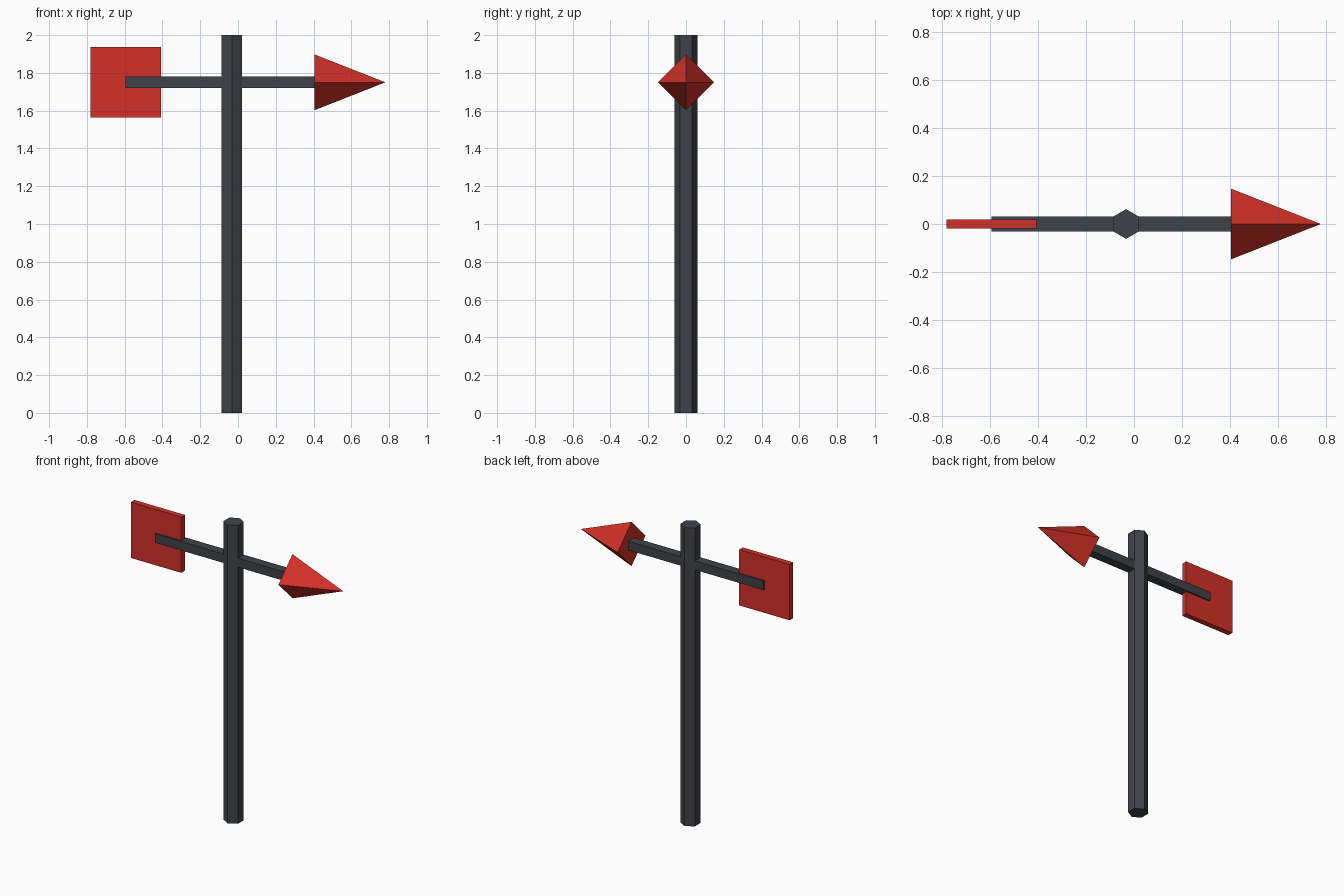
import bpy
from math import pi

if "Cube" in bpy.data.objects:
    bpy.data.objects.remove(bpy.data.objects["Cube"])

AXIS_Z = 1.75      # height of the arrow
POLE_X = -0.033


def material(name, color):
    m = bpy.data.materials.new(name)
    m.diffuse_color = (*color, 1)
    m.use_nodes = True
    m.node_tree.nodes["Principled BSDF"].inputs["Base Color"].default_value = m.diffuse_color
    return m


iron = material("dark_iron", (0.05, 0.055, 0.065))
red = material("red_paint", (0.65, 0.03, 0.02))


def finish(name, mat):
    ob = bpy.context.object
    ob.name = ob.data.name = name
    ob.data.materials.append(mat)
    return ob


def box(name, x0, x1, depth, height, mat):
    bpy.ops.mesh.primitive_cube_add(size=1, location=((x0 + x1) / 2, 0, AXIS_Z))
    ob = finish(name, mat)
    ob.scale = (x1 - x0, depth, height)
    return ob


# Hexagonal pole, corners pointing front and back
bpy.ops.mesh.primitive_cylinder_add(vertices=6, radius=0.062, depth=2,
                                    location=(POLE_X, 0, 1))
finish("pole", iron)

# Square cross bar and flat tail plate
box("cross_bar", -0.595, 0.41, 0.062, 0.06, iron)
box("tail_plate", -0.782, -0.408, 0.038, 0.374, red)

# Four-sided arrow head pointing to +x
bpy.ops.mesh.primitive_cone_add(vertices=4, radius1=0.148, radius2=0, depth=0.376,
                                location=(0.592, 0, AXIS_Z), rotation=(0, pi / 2, 0))
finish("arrow_head", red)
